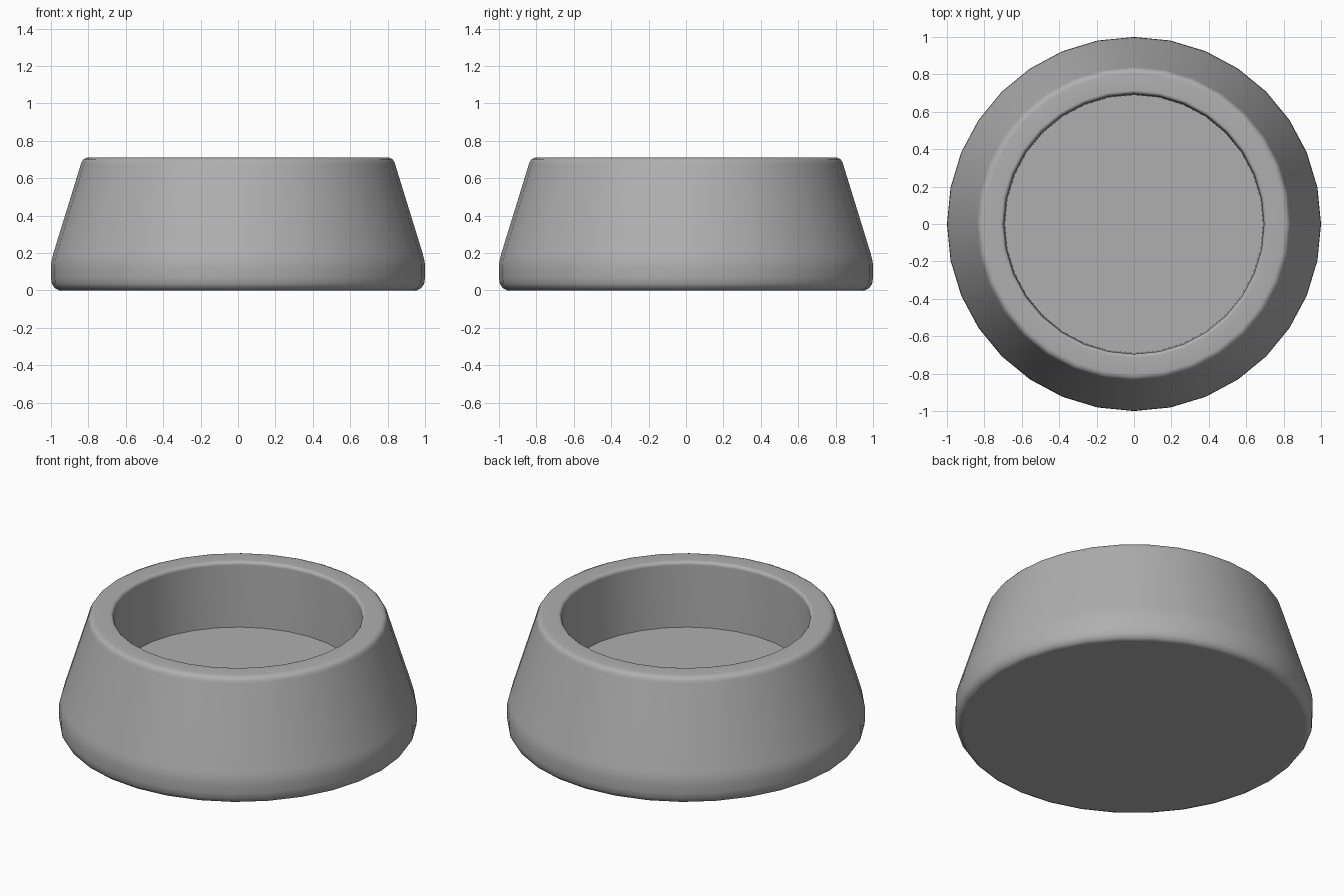
import bpy, bmesh, math

if "Cube" in bpy.data.objects:
    bpy.data.objects.remove(bpy.data.objects["Cube"])

SIDES = 32

# bowl cross-section (radius, height): base edge, flared wall, rim, inner wall, floor
profile = [
    (0.955, 0.0), (0.98, 0.012), (0.995, 0.035), (1.0, 0.07),
    (1.0, 0.12), (0.998, 0.155), (0.988, 0.195),
    (0.84, 0.675), (0.834, 0.69), (0.825, 0.702), (0.805, 0.711),
    (0.715, 0.711), (0.706, 0.708), (0.699, 0.702), (0.695, 0.69),
    (0.69, 0.31),
]

bm = bmesh.new()
rings = []
for r, z in profile:
    rings.append([bm.verts.new((r * math.cos(2 * math.pi * i / SIDES),
                                r * math.sin(2 * math.pi * i / SIDES), z))
                  for i in range(SIDES)])

# walls between neighbouring rings
for a, b in zip(rings, rings[1:]):
    for i in range(SIDES):
        j = (i + 1) % SIDES
        bm.faces.new((a[i], a[j], b[j], b[i]))

# underside and inner floor
bm.faces.new(rings[0][::-1])
bm.faces.new(rings[-1])

mesh = bpy.data.meshes.new("pet_bowl")
bm.to_mesh(mesh)
bm.free()
bowl = bpy.data.objects.new("pet_bowl", mesh)
bpy.context.collection.objects.link(bowl)

# dark grey finish
grey = bpy.data.materials.new("dark_grey")
grey.diffuse_color = (0.43, 0.43, 0.43, 1.0)
grey.use_nodes = True
grey.node_tree.nodes["Principled BSDF"].inputs["Base Color"].default_value = grey.diffuse_color
mesh.materials.append(grey)

# smooth walls, sharp floor edge, flat-looking rim and base
bpy.context.view_layer.objects.active = bowl
bowl.select_set(True)
bpy.ops.object.shade_smooth_by_angle(angle=math.radians(40))
weighted = bowl.modifiers.new("weighted_normals", 'WEIGHTED_NORMAL')
weighted.keep_sharp = True
